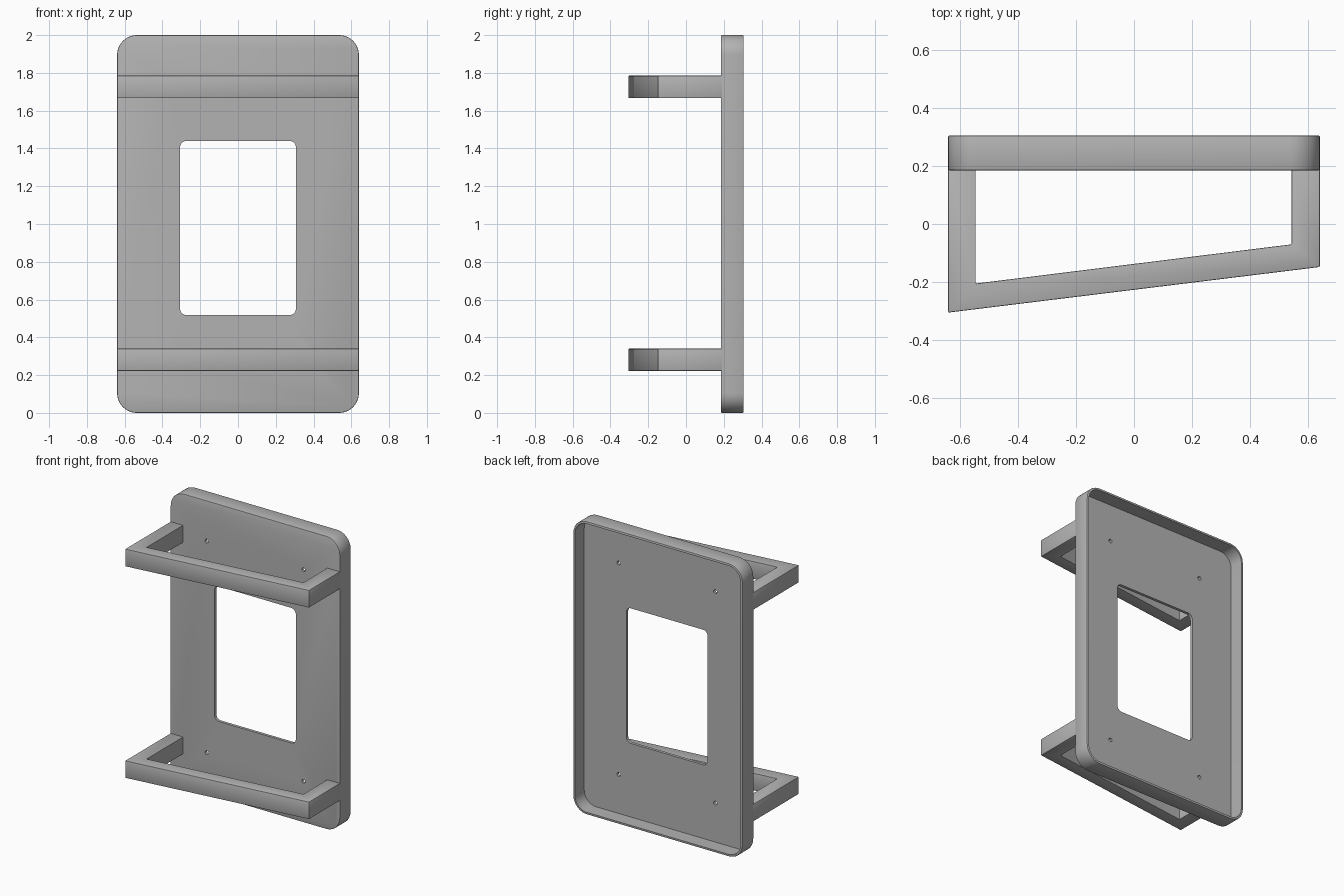
import bpy, bmesh, math

default = bpy.data.objects.get("Cube")
if default:
    bpy.data.objects.remove(default)

# Single plain grey material
grey = bpy.data.materials.new("plain_grey")
grey.use_nodes = True
colour = (0.45, 0.45, 0.45, 1)
grey.diffuse_color = colour
grey.node_tree.nodes["Principled BSDF"].inputs["Base Color"].default_value = colour


def rounded_rect(half_w, z0, z1, r, steps=10):
    """Outline in the x-z plane, counter-clockwise."""
    centres = [(half_w - r, z1 - r), (r - half_w, z1 - r),
               (r - half_w, z0 + r), (half_w - r, z0 + r)]
    return [(cx + r * math.cos(a), cz + r * math.sin(a))
            for i, (cx, cz) in enumerate(centres)
            for a in [math.pi / 2 * (i + k / steps) for k in range(steps + 1)]]


def circle(cx, cz, r, n=20):
    return [(cx + r * math.cos(math.tau * k / n), cz + r * math.sin(math.tau * k / n))
            for k in range(n)]


def prism(name, outline, start, end, axis="y"):
    """Extrude an outline along y, or along z for a plan outline."""
    bm = bmesh.new()
    place = (lambda p, d: (p[0], d, p[1])) if axis == "y" else (lambda p, d: (p[0], p[1], d))
    a = [bm.verts.new(place(p, start)) for p in outline]
    b = [bm.verts.new(place(p, end)) for p in outline]
    bm.faces.new(a)
    bm.faces.new(b[::-1])
    for i in range(len(a)):
        j = (i + 1) % len(a)
        bm.faces.new((a[i], b[i], b[j], a[j]))
    bmesh.ops.recalc_face_normals(bm, faces=bm.faces)
    mesh = bpy.data.meshes.new(name)
    bm.to_mesh(mesh)
    bm.free()
    mesh.materials.append(grey)
    ob = bpy.data.objects.new(name, mesh)
    bpy.context.collection.objects.link(ob)
    return ob


def activate(ob):
    bpy.ops.object.select_all(action="DESELECT")
    ob.select_set(True)
    bpy.context.view_layer.objects.active = ob


def soften(ob, width):
    activate(ob)
    mod = ob.modifiers.new("soft_edges", "BEVEL")
    mod.width, mod.segments, mod.limit_method = width, 2, "ANGLE"
    bpy.ops.object.modifier_apply(modifier=mod.name)


def cut(ob, cutter):
    activate(ob)
    mod = ob.modifiers.new("cut", "BOOLEAN")
    mod.operation, mod.solver, mod.object = "DIFFERENCE", "EXACT", cutter
    bpy.ops.object.modifier_apply(modifier=mod.name)
    bpy.data.objects.remove(cutter)


FRONT, BACK, HALF = 0.185, 0.305, 0.64
WALL, FLOOR = 0.015, 0.02

# Tray panel, open at the back
panel = prism("tray_panel", rounded_rect(HALF, 0, 2, 0.105), FRONT, BACK)
soften(panel, 0.005)
cut(panel, prism("pocket", rounded_rect(HALF - WALL, WALL, 2 - WALL, 0.09),
                 FRONT + FLOOR, BACK + 0.1))

# Window and four screw holes
cut(panel, prism("window", rounded_rect(0.307, 0.518, 1.44, 0.035), 0, 0.5))
for x in (-0.365, 0.365):
    for z in (0.281, 1.725):
        cut(panel, prism("screw_hole", circle(x, z, 0.013), 0, 0.5))

# Slanted brackets on the front
plan = [(-HALF, FRONT + 0.008), (-HALF, -0.305), (HALF, -0.148), (HALF, FRONT + 0.008),
        (0.543, FRONT + 0.008), (0.543, -0.07), (-0.545, -0.205), (-0.545, FRONT + 0.008)]
brackets = [prism("lower_bracket", plan, 0.222, 0.34, "z"),
            prism("upper_bracket", plan, 1.666, 1.785, "z")]
for bracket in brackets:
    soften(bracket, 0.004)

for ob in [panel] + brackets:
    activate(ob)
    bpy.ops.object.shade_smooth_by_angle(angle=math.radians(30))
